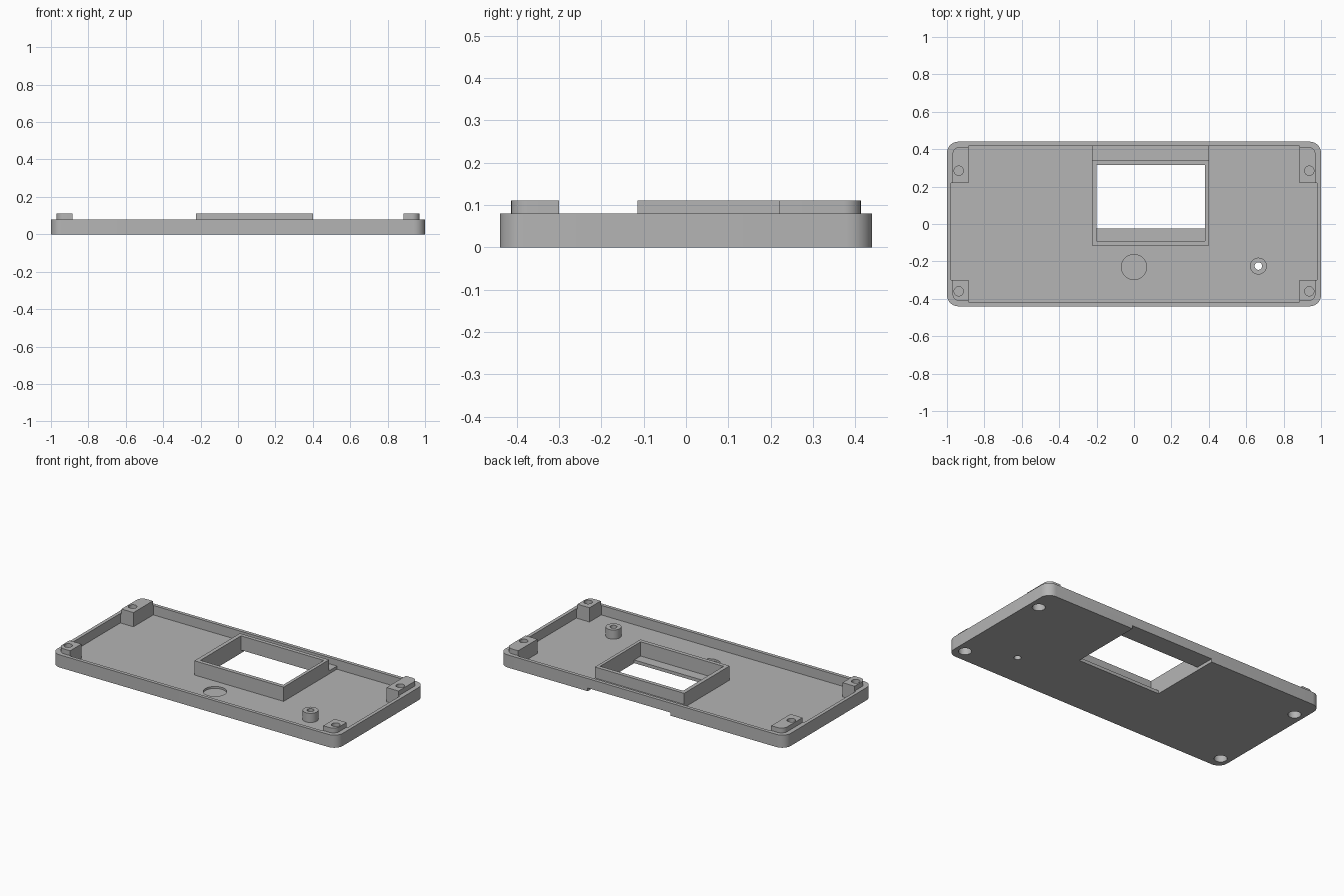
import bpy, bmesh, math

if "Cube" in bpy.data.objects:
    bpy.data.objects.remove(bpy.data.objects["Cube"], do_unlink=True)

grey = bpy.data.materials.new("plain grey")
grey.use_nodes = True
COLOUR = (0.46, 0.46, 0.46, 1)
grey.diffuse_color = COLOUR
grey.node_tree.nodes["Principled BSDF"].inputs["Base Color"].default_value = COLOUR


def rect(x0, x1, y0, y1, radii=(0, 0, 0, 0)):
    """Outline with one radius per corner, from (x1, y1) counter-clockwise."""
    pts = []
    for i, (x, y, sx, sy) in enumerate(((x1, y1, -1, -1), (x0, y1, 1, -1),
                                        (x0, y0, 1, 1), (x1, y0, -1, 1))):
        r = radii[i]
        if r == 0:
            pts.append((x, y))
            continue
        for k in range(9):
            a = math.pi / 2 * (i + k / 8)
            pts.append((x + sx * r + r * math.cos(a), y + sy * r + r * math.sin(a)))
    return pts


def circle(x, y, r, n=32):
    return [(x + r * math.cos(2 * math.pi * i / n), y + r * math.sin(2 * math.pi * i / n))
            for i in range(n)]


def prism(name, outline, z0, z1):
    bm = bmesh.new()
    face = bm.faces.new([bm.verts.new((x, y, z0)) for x, y in outline])
    top = bmesh.ops.extrude_face_region(bm, geom=[face])["geom"]
    bmesh.ops.translate(bm, vec=(0, 0, z1 - z0),
                        verts=[g for g in top if isinstance(g, bmesh.types.BMVert)])
    bmesh.ops.recalc_face_normals(bm, faces=bm.faces[:])
    mesh = bpy.data.meshes.new(name)
    bm.to_mesh(mesh)
    bm.free()
    mesh.materials.append(grey)
    ob = bpy.data.objects.new(name, mesh)
    bpy.context.collection.objects.link(ob)
    return ob


def cut(ob, outline, z0, z1):
    cutter = prism("cutter", outline, z0, z1)
    cutter.hide_render = True
    mod = ob.modifiers.new("cut", "BOOLEAN")
    mod.operation = "DIFFERENCE"
    mod.solver = "EXACT"
    mod.object = cutter
    bpy.context.view_layer.objects.active = ob
    bpy.ops.object.modifier_apply(modifier=mod.name)
    bpy.data.objects.remove(cutter, do_unlink=True)


FLOOR, RIM, TOP = 0.02, 0.08, 0.11
parts = []

# Tray with a thin rim and a shallow round recess in its floor
tray = prism("tray", rect(-1, 1, -0.44, 0.44, (0.06,) * 4), 0, RIM)
cut(tray, rect(-0.978, 0.978, -0.418, 0.418, (0.04,) * 4), FLOOR, 0.2)
cut(tray, circle(0, -0.23, 0.067, 48), 0.008, 0.1)
# Window opening, joined to a cable channel under the back edge
cut(tray, rect(-0.2, 0.38, -0.025, 0.315), -0.1, 0.05)
cut(tray, rect(-0.2, 0.38, 0.30, 0.5), -0.1, FLOOR)
parts.append(tray)

# Raised window frame
frame = prism("window_frame", rect(-0.225, 0.4, -0.115, 0.34), FLOOR, TOP)
cut(frame, rect(-0.2, 0.38, -0.09, 0.315), 0, 0.2)
parts.append(frame)

# Roof over the cable channel
parts.append(prism("channel_roof", rect(-0.225, 0.4, 0.33, 0.425), FLOOR, 0.04))

# Hollow standoff
cut(tray, circle(0.665, -0.225, 0.02), -0.1, 0.1)
standoff = prism("standoff", circle(0.665, -0.225, 0.045), FLOOR, 0.078)
cut(standoff, circle(0.665, -0.225, 0.02), 0, 0.2)
parts.append(standoff)

# Corner posts: a base merged into the rim, a rounded top, blind screw holes
for side, sx in (("left", 1), ("right", -1)):
    for end, sy, inner, hole in (("back", 1, 0.22, 0.285), ("front", -1, 0.30, -0.36)):
        def box(outer_x, outer_y, r):
            xs = sorted((sx * 0.886, sx * outer_x))
            ys = sorted((sy * inner, sy * outer_y))
            corner = {(1, 1): 0, (-1, 1): 1, (-1, -1): 2, (1, -1): 3}[(sx, sy)]
            return rect(*xs, *ys, [r if i == corner else 0 for i in range(4)])
        base = prism(f"{end}_{side}_post_base", box(0.982, 0.422, 0.04), FLOOR, RIM - 0.0005)
        post = prism(f"{end}_{side}_post_top", box(0.97, 0.413, 0.04), RIM - 0.0005, TOP)
        x = sx * 0.937
        for ob in (tray, base):
            cut(ob, circle(x, hole, 0.037), -0.1, 0.05)
        for ob in (base, post):
            cut(ob, circle(x, hole, 0.025), 0.062, 0.2)
        parts += [base, post]

# Smooth the round walls, keep edges sharp
bpy.ops.object.select_all(action="DESELECT")
for ob in parts:
    ob.select_set(True)
bpy.context.view_layer.objects.active = tray
bpy.ops.object.shade_smooth_by_angle(angle=math.radians(30))
